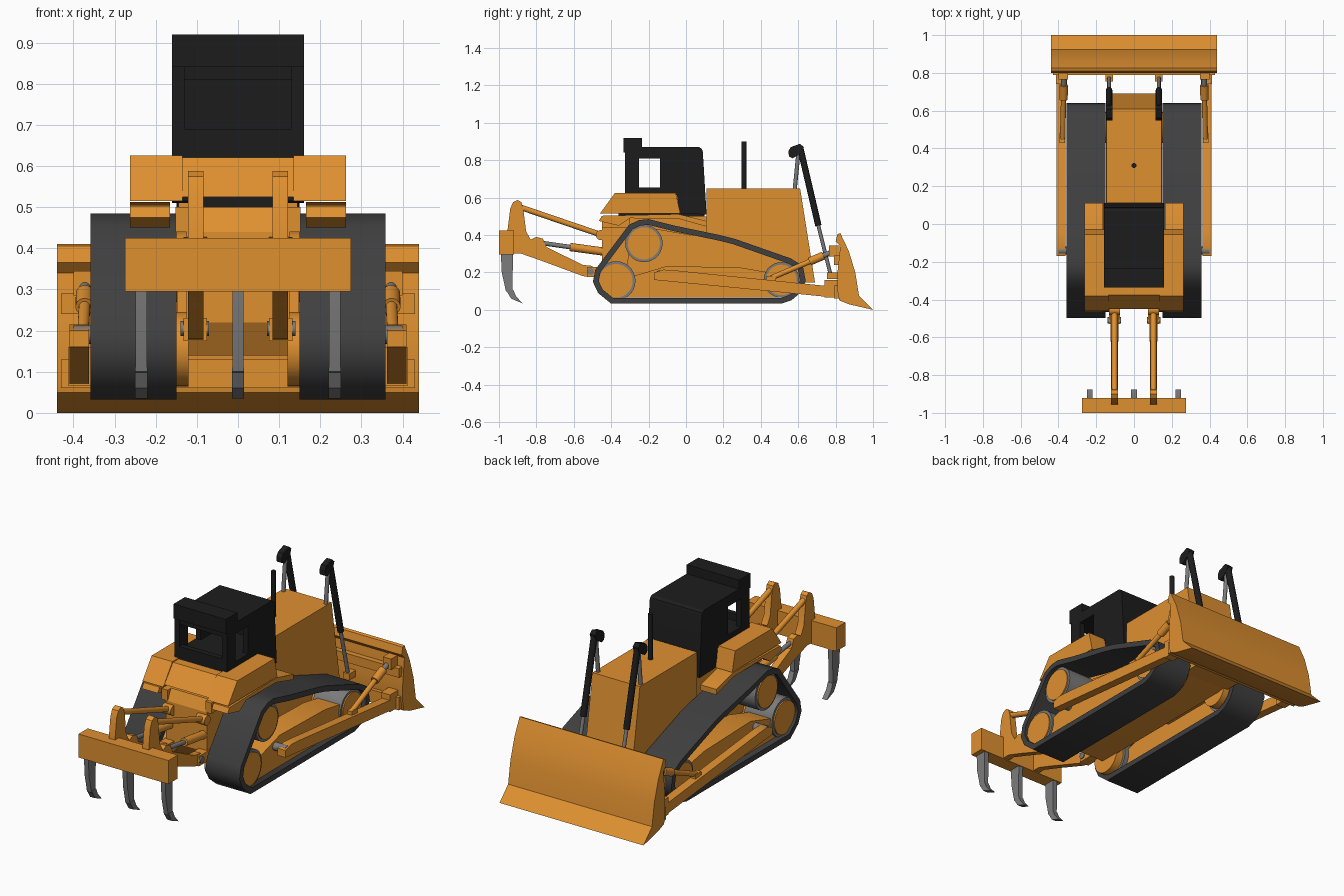
import bpy, bmesh, math
from mathutils import Vector


def material(name, r, g, b):
    m = bpy.data.materials.new(name)
    m.diffuse_color = (r, g, b, 1)
    return m


ORANGE = material("orange_paint", 0.74, 0.28, 0.03)
BLACK = material("black_paint", 0.012, 0.012, 0.012)
RUBBER = material("track_grey", 0.05, 0.05, 0.05)
STEEL = material("steel", 0.2, 0.2, 0.2)


def finish(name, bm, mat, angle=30):
    bmesh.ops.recalc_face_normals(bm, faces=bm.faces)
    me = bpy.data.meshes.new(name)
    bm.to_mesh(me)
    bm.free()
    me.materials.append(mat)
    me.shade_smooth()
    me.set_sharp_from_angle(angle=math.radians(angle))
    ob = bpy.data.objects.new(name, me)
    bpy.context.collection.objects.link(ob)
    return ob


def prism(name, profile, x0, x1, mat):
    """Side profile of (y, z) points, extruded from x0 to x1."""
    bm = bmesh.new()
    a = [bm.verts.new((x0, y, z)) for y, z in profile]
    b = [bm.verts.new((x1, y, z)) for y, z in profile]
    n = len(a)
    bm.faces.new(a)
    bm.faces.new(b)
    for i in range(n):
        j = (i + 1) % n
        bm.faces.new((a[i], a[j], b[j], b[i]))
    return finish(name, bm, mat, 25)


def box(name, x0, x1, y0, y1, z0, z1, mat):
    return prism(name, [(y0, z0), (y1, z0), (y1, z1), (y0, z1)], x0, x1, mat)


def rod(name, p, q, r, mat, seg=20):
    """Cylinder between two points."""
    p, q = Vector(p), Vector(q)
    bm = bmesh.new()
    bmesh.ops.create_cone(bm, cap_ends=True, segments=seg, radius1=r, radius2=r, depth=(q - p).length)
    rot = (q - p).to_track_quat('Z', 'Y').to_matrix().to_4x4()
    bmesh.ops.transform(bm, matrix=rot, verts=bm.verts)
    bmesh.ops.translate(bm, vec=(p + q) / 2, verts=bm.verts)
    return finish(name, bm, mat)


def inset(loop, t):
    """Offset a counter-clockwise (y, z) loop inward by t."""
    pts = [Vector(p) for p in loop]
    out = []
    for i, p in enumerate(pts):
        d1 = (p - pts[i - 1]).normalized()
        d2 = (pts[(i + 1) % len(pts)] - p).normalized()
        n1, n2 = Vector((-d1.y, d1.x)), Vector((-d2.y, d2.x))
        out.append(p + (n1 + n2) * t / (1 + n1.dot(n2)))
    return out


def band(name, loop, t, x0, x1, mat):
    """Closed belt following a loop."""
    bm = bmesh.new()
    inner = inset(loop, t)
    rings = [[bm.verts.new((x, p[0], p[1])) for p in pts]
             for pts, x in ((loop, x0), (loop, x1), (inner, x1), (inner, x0))]
    n = len(loop)
    for k in range(4):
        a, b = rings[k], rings[(k + 1) % 4]
        for i in range(n):
            j = (i + 1) % n
            bm.faces.new((a[i], a[j], b[j], b[i]))
    return finish(name, bm, mat, 50)


# Hull and engine hood
prism("hull", [(-0.40, 0.14), (0.55, 0.14), (0.66, 0.16), (0.62, 0.45), (0.11, 0.50),
               (-0.42, 0.50), (-0.45, 0.44), (-0.45, 0.22)], -0.125, 0.125, ORANGE)
prism("engine_hood", [(0.11, 0.145), (0.69, 0.145), (0.61, 0.65), (0.11, 0.65)], -0.145, 0.145, ORANGE)
rod("exhaust_pipe", (0, 0.31, 0.64), (0, 0.31, 0.90), 0.013, BLACK)
prism("rear_tank", [(-0.45, 0.525), (-0.375, 0.62), (-0.05, 0.62), (-0.03, 0.525)], -0.136, 0.136, ORANGE)
box("tank_mount", -0.12, 0.12, -0.36, 0.10, 0.49, 0.53, BLACK)

# Cab
prism("cab_front", [(-0.04, 0.515), (0.11, 0.51), (0.09, 0.845), (0.085, 0.86), (0.07, 0.87),
                    (0.03, 0.87), (0.03, 0.63), (-0.04, 0.63)], -0.16, 0.16, BLACK)
prism("cab_roof", [(-0.32, 0.81), (0.04, 0.81), (0.04, 0.87), (-0.24, 0.87), (-0.24, 0.845), (-0.32, 0.845)],
      -0.16, 0.16, BLACK)
box("cab_floor", -0.16, 0.16, -0.32, 0.04, 0.615, 0.655, BLACK)
box("cab_rear_panel", -0.16, 0.16, -0.325, -0.295, 0.62, 0.69, BLACK)
box("roof_visor", -0.16, 0.16, -0.335, -0.235, 0.84, 0.92, BLACK)

# Blade with flared cutting edge
prism("blade", [(1.0, 0.0), (0.925, 0.075), (0.905, 0.20), (0.87, 0.315), (0.825, 0.41), (0.81, 0.405),
                (0.80, 0.365), (0.825, 0.34), (0.81, 0.20), (0.81, 0.10), (0.82, 0.05), (0.87, 0.03)],
      -0.44, 0.44, ORANGE)
for z0, z1, nm in ((0.06, 0.13, "lower"), (0.24, 0.29, "upper")):
    box("blade_" + nm + "_rib", -0.43, 0.43, 0.79, 0.85, z0, z1, ORANGE)

# Ripper beam and three shanks
box("ripper_beam", -0.275, 0.275, -1.0, -0.92, 0.295, 0.425, ORANGE)
for i, x in enumerate((-0.235, 0, 0.235)):
    prism(f"ripper_shank_{i + 1}", [(-0.99, 0.30), (-0.925, 0.30), (-0.928, 0.09), (-0.963, 0.10), (-0.985, 0.2)],
          x - 0.0135, x + 0.0135, STEEL)
    prism(f"ripper_tooth_{i + 1}", [(-0.965, 0.11), (-0.925, 0.11), (-0.91, 0.075), (-0.875, 0.035), (-0.935, 0.06)],
          x - 0.015, x + 0.015, STEEL)

TRACK = [(-0.40, 0.033), (0.51, 0.033), (0.565, 0.052), (0.61, 0.09), (0.64, 0.155), (0.625, 0.235),
         (0.56, 0.275), (0.26, 0.38), (0.18, 0.40), (-0.06, 0.45), (-0.20, 0.485), (-0.25, 0.48),
         (-0.305, 0.455), (-0.35, 0.395), (-0.485, 0.215), (-0.498, 0.15), (-0.47, 0.09)]

for side, s in (("left", -1), ("right", 1)):
    def span(a, b):
        return (s * a, s * b)

    # Track, wheels and track frame
    band(side + "_track", TRACK, 0.03, *span(0.15, 0.358), RUBBER)
    for nm, y, z, r in (("sprocket", -0.225, 0.355, 0.10), ("rear_idler", -0.375, 0.155, 0.105),
                        ("front_idler", 0.51, 0.16, 0.095)):
        rod(f"{side}_{nm}", (s * 0.165, y, z), (s * 0.335, y, z), r, STEEL, 28)
        rod(f"{side}_{nm}_hub", (s * 0.12, y, z), (s * 0.342, y, z), r * 0.86, ORANGE, 28)
    prism(side + "_track_frame", [(-0.40, 0.065), (0.53, 0.065), (0.57, 0.14), (0.50, 0.19), (0.30, 0.225),
                                  (-0.10, 0.235), (-0.25, 0.19), (-0.41, 0.15)], *span(0.19, 0.325), ORANGE)
    prism(side + "_hull_side", [(-0.32, 0.17), (0.58, 0.17), (0.58, 0.24), (0.20, 0.37), (-0.20, 0.44),
                                (-0.30, 0.40)], *span(0.12, 0.148), ORANGE)

    # Fender and running board
    prism(side + "_fender", [(-0.46, 0.515), (-0.38, 0.625), (-0.055, 0.625), (-0.03, 0.515)],
          *span(0.135, 0.262), ORANGE)
    prism(side + "_running_board", [(-0.465, 0.475), (-0.45, 0.503), (-0.04, 0.512), (0.11, 0.475), (0.11, 0.445),
                                    (-0.04, 0.487), (-0.30, 0.49), (-0.36, 0.45)], *span(0.165, 0.262), ORANGE)
    box(side + "_rear_mount", *span(0.115, 0.152), -0.45, -0.30, 0.44, 0.50, ORANGE)

    # Cab side around the window
    prism(side + "_cab_side", [(-0.14, 0.63), (-0.05, 0.63), (-0.035, 0.52), (0.04, 0.52), (0.04, 0.86),
                               (-0.14, 0.86)], *span(0.13, 0.16), BLACK)
    box(side + "_cab_pillar", *span(0.13, 0.16), -0.325, -0.25, 0.63, 0.845, BLACK)

    # Blade push arm and brace
    prism(side + "_push_arm", [(-0.17, 0.16), (-0.17, 0.20), (-0.12, 0.215), (-0.05, 0.21), (0.78, 0.125),
                               (0.82, 0.10), (0.80, 0.065), (0.70, 0.075)], *span(0.362, 0.41), ORANGE)
    rod(side + "_arm_pivot", (s * 0.30, -0.14, 0.19), (s * 0.40, -0.14, 0.19), 0.022, STEEL)
    box(side + "_arm_bracket", *span(0.355, 0.412), 0.74, 0.82, 0.065, 0.16, ORANGE)
    rod(side + "_brace", (s * 0.378, 0.45, 0.168), (s * 0.372, 0.70, 0.275), 0.014, ORANGE)
    rod(side + "_brace_sleeve", (s * 0.373, 0.66, 0.258), (s * 0.372, 0.735, 0.29), 0.022, ORANGE)
    rod(side + "_brace_rod", (s * 0.372, 0.73, 0.288), (s * 0.372, 0.81, 0.32), 0.014, STEEL)
    box(side + "_brace_lug", *span(0.35, 0.40), 0.765, 0.82, 0.285, 0.345, ORANGE)
    box(side + "_brace_foot", *span(0.365, 0.395), 0.43, 0.48, 0.13, 0.18, ORANGE)

    # Blade lift cylinder
    prism(side + "_lift_head", [(0.55, 0.82), (0.57, 0.81), (0.62, 0.84), (0.63, 0.87), (0.61, 0.888), (0.56, 0.87),
                                (0.548, 0.85)], *span(0.115, 0.148), BLACK)
    rod(side + "_lift_barrel", (s * 0.132, 0.61, 0.87), (s * 0.132, 0.708, 0.45), 0.017, BLACK)
    rod(side + "_lift_rod", (s * 0.132, 0.705, 0.46), (s * 0.132, 0.775, 0.18), 0.010, STEEL)
    box(side + "_lift_lug", *span(0.112, 0.152), 0.755, 0.82, 0.165, 0.20, ORANGE)
    rod(side + "_lift_support", (s * 0.13, 0.60, 0.83), (s * 0.13, 0.58, 0.63), 0.011, STEEL)

    # Ripper arm, top link and cylinder
    prism(side + "_ripper_bracket", [(-0.96, 0.30), (-0.955, 0.42), (-0.94, 0.54), (-0.925, 0.575), (-0.90, 0.588),
                                     (-0.88, 0.575), (-0.87, 0.54), (-0.855, 0.42), (-0.83, 0.375), (-0.80, 0.39),
                                     (-0.765, 0.38), (-0.745, 0.335), (-0.55, 0.24), (-0.50, 0.235), (-0.50, 0.175),
                                     (-0.55, 0.18), (-0.78, 0.265), (-0.88, 0.30)], *span(0.084, 0.122), ORANGE)
    box(side + "_ripper_hinge", *span(0.075, 0.132), -0.53, -0.38, 0.175, 0.23, ORANGE)
    rod(side + "_hinge_pin", (s * 0.07, -0.51, 0.205), (s * 0.14, -0.51, 0.205), 0.018, STEEL)
    rod(side + "_top_link", (s * 0.103, -0.89, 0.55), (s * 0.103, -0.45, 0.40), 0.015, ORANGE)
    rod(side + "_top_link_joint", (s * 0.075, -0.455, 0.40), (s * 0.132, -0.455, 0.40), 0.027, ORANGE)
    rod(side + "_ripper_rod", (s * 0.103, -0.79, 0.36), (s * 0.103, -0.60, 0.333), 0.012, STEEL)
    rod(side + "_ripper_barrel", (s * 0.103, -0.62, 0.336), (s * 0.103, -0.32, 0.295), 0.022, ORANGE)

bpy.context.view_layer.update()
